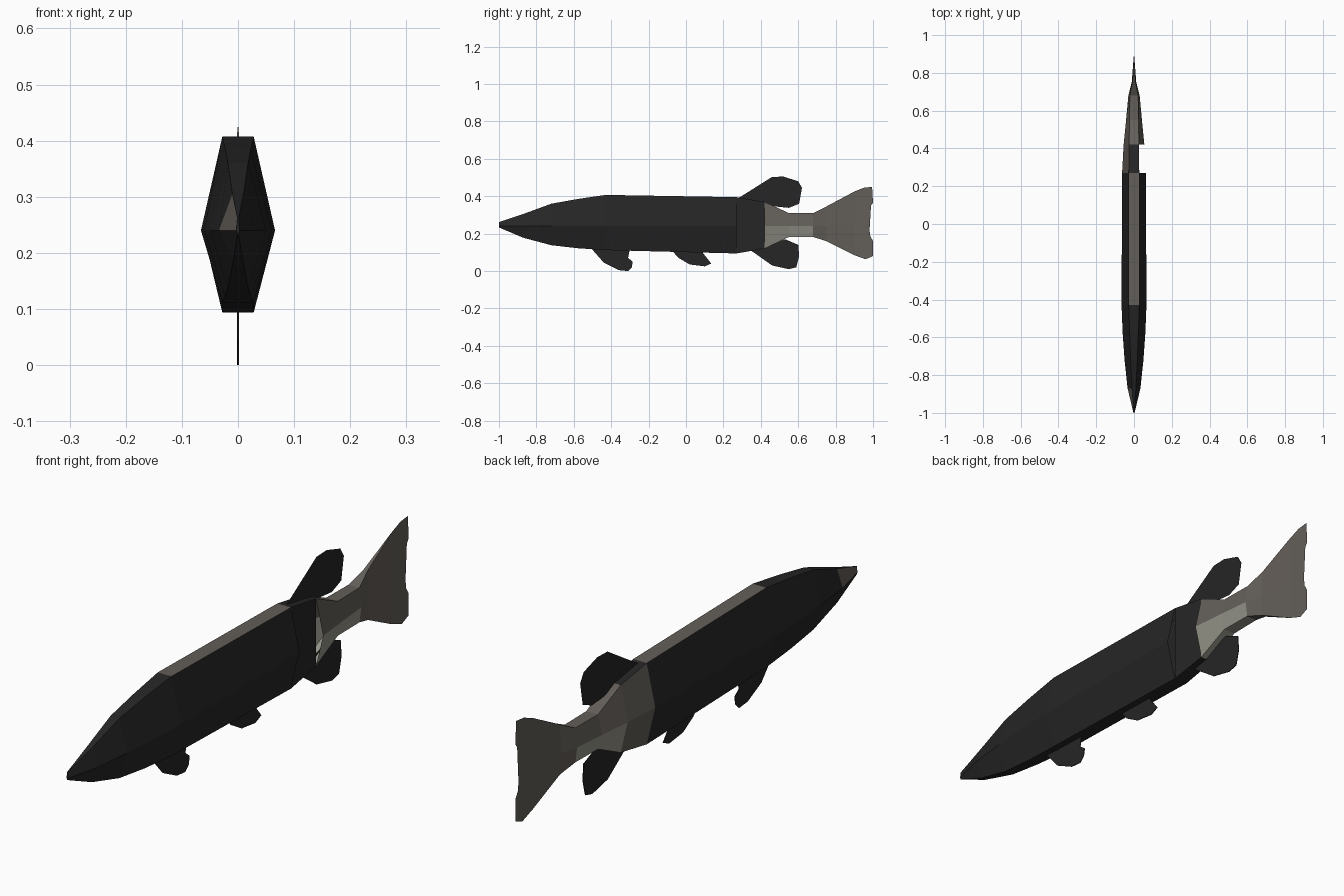
import bpy, bmesh

if "Cube" in bpy.data.objects:
    bpy.data.objects.remove(bpy.data.objects["Cube"])


def material(name, rgb):
    m = bpy.data.materials.new(name)
    m.diffuse_color = (*rgb, 1)
    m.use_nodes = True
    m.node_tree.nodes["Principled BSDF"].inputs["Base Color"].default_value = m.diffuse_color
    return m


DARK, BROWN, BELLY = 0, 1, 2
MATS = [material("near black skin", (0.019, 0.019, 0.019)),
        material("brown grey skin", (0.125, 0.112, 0.098)),
        material("pale belly", (0.30, 0.295, 0.25))]
MID_Z = 0.24


def finish(name, bm):
    me = bpy.data.meshes.new(name)
    bm.to_mesh(me)
    bm.free()
    for m in MATS:
        me.materials.append(m)
    ob = bpy.data.objects.new(name, me)
    bpy.context.collection.objects.link(ob)
    return ob


def loft(name, rings, colour, cap_start=False, cap_end=False, flat_right=()):
    """Six-sided hull; each ring is y, top z, bottom z, edge half width, middle half width.
    Sides: 0 upper right, 1 lower right, 2 bottom, 3 lower left, 4 upper left, 5 top."""
    bm = bmesh.new()
    vs = []
    for y, t, b, e, m in rings:
        pts = [(e, t), (m, MID_Z), (e, b), (-e, b), (-m, MID_Z), (-e, t)]
        vs.append([bm.verts.new((x, y, z)) for x, z in pts])
    for i, (a, b) in enumerate(zip(vs, vs[1:])):
        for j in range(6):
            k = (j + 1) % 6
            if i in flat_right and j < 2:
                # recessed flat panel on the right flank
                if j == 0:
                    bm.faces.new((a[0], a[2], b[2], b[0])).material_index = DARK
                continue
            f = bm.faces.new((a[j], a[k], b[k], b[j]))
            f.material_index = colour(i, j)
    if cap_start:
        bm.faces.new(vs[0])
    if cap_end:
        bm.faces.new(vs[-1])
    bmesh.ops.remove_doubles(bm, verts=bm.verts, dist=0.0003)
    bmesh.ops.recalc_face_normals(bm, faces=bm.faces)
    return finish(name, bm)


def fin(name, pts, mat, thick=0.0):
    """Flat fin in the middle plane from a y, z outline."""
    bm = bmesh.new()
    f = bm.faces.new([bm.verts.new((thick / 2, y, z)) for y, z in pts])
    if thick:
        r = bmesh.ops.extrude_face_region(bm, geom=[f])
        for v in r["geom"]:
            if isinstance(v, bmesh.types.BMVert):
                v.co.x = -thick / 2
        bmesh.ops.recalc_face_normals(bm, faces=bm.faces)
    for f in bm.faces:
        f.material_index = mat
    bmesh.ops.triangulate(bm, faces=bm.faces)
    return finish(name, bm)


# body, from snout to the start of the tail stalk
body_rings = [(-1.0, 0.262, 0.233, 0.001, 0.003),
              (-0.87, 0.305, 0.178, 0.010, 0.034),
              (-0.72, 0.360, 0.138, 0.018, 0.050),
              (-0.58, 0.385, 0.122, 0.023, 0.060),
              (-0.43, 0.407, 0.112, 0.028, 0.066),
              (0.27, 0.395, 0.094, 0.028, 0.063),
              (0.42, 0.370, 0.120, 0.026, 0.055)]


def body_colour(i, j):
    if j == 5 and i == 4:            # back stripe
        return BROWN
    if j == 4 and i in (0, 5):       # left cheek and left rear flank
        return BROWN
    if j == 3 and i == 5:
        return BROWN
    return DARK


loft("body", body_rings, body_colour, cap_start=True, flat_right=(5,))

# tail stalk, thinning to an edge inside the tail fin
stalk_rings = [(0.42, 0.370, 0.120, 0.026, 0.055),
               (0.55, 0.310, 0.182, 0.024, 0.042),
               (0.68, 0.310, 0.182, 0.022, 0.030),
               (0.75, 0.345, 0.160, 0.008, 0.012),
               (0.90, 0.425, 0.085, 0.0004, 0.0004)]
loft("tail_stalk", stalk_rings,
     lambda i, j: BELLY if j in (1, 2, 3) and i < 2 else BROWN, cap_end=True)

# forked tail fin
fin("tail_fin", [(0.90, 0.425), (0.95, 0.445), (0.995, 0.45), (1.0, 0.365),
                 (0.955, 0.305), (0.918, 0.25), (0.98, 0.195), (1.0, 0.16),
                 (1.0, 0.08), (0.96, 0.063), (0.90, 0.085)], BROWN)

# fins along the back and underside
fin("dorsal_fin", [(0.28, 0.39), (0.46, 0.503), (0.52, 0.505), (0.60, 0.48),
                   (0.62, 0.445), (0.605, 0.36), (0.55, 0.338), (0.48, 0.345),
                   (0.42, 0.36)], DARK)
fin("anal_fin", [(0.34, 0.115), (0.46, 0.03), (0.55, 0.01), (0.59, 0.02),
                 (0.605, 0.08), (0.60, 0.14), (0.53, 0.17), (0.42, 0.13)], DARK, 0.003)
fin("pectoral_fin", [(-0.51, 0.125), (-0.44, 0.045), (-0.36, 0.005), (-0.31, 0.0),
                     (-0.29, 0.02), (-0.285, 0.05), (-0.31, 0.07), (-0.30, 0.12)],
    DARK, 0.003)
fin("pelvic_fin", [(-0.08, 0.115), (-0.04, 0.07), (0.02, 0.035), (0.10, 0.025),
                   (0.135, 0.04), (0.08, 0.11)], DARK, 0.003)
